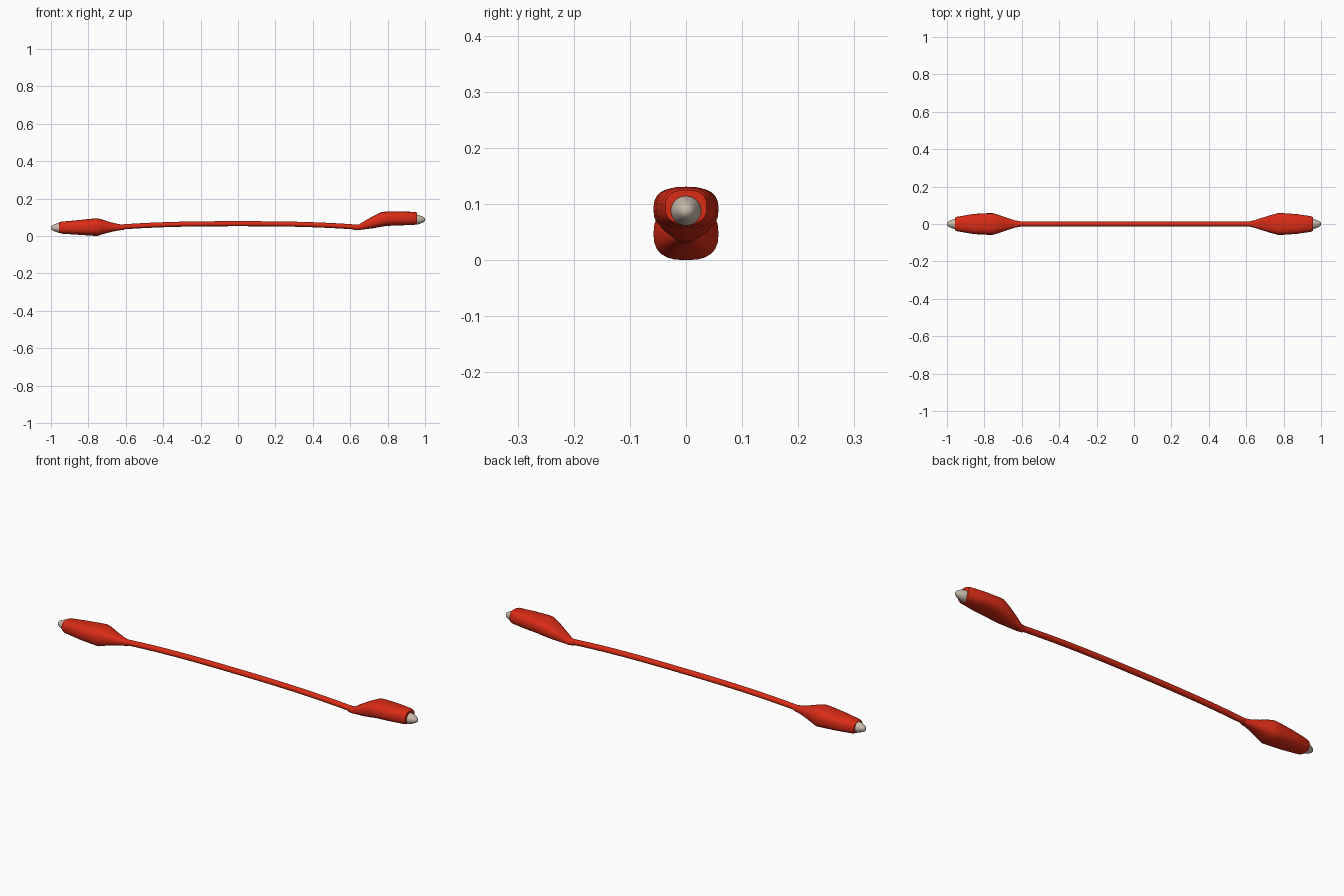
import bpy, bmesh, math

if "Cube" in bpy.data.objects:
    bpy.data.objects.remove(bpy.data.objects["Cube"])


def material(name, rgb):
    m = bpy.data.materials.new(name)
    m.diffuse_color = (*rgb, 1)
    m.use_nodes = True
    m.node_tree.nodes["Principled BSDF"].inputs["Base Color"].default_value = m.diffuse_color
    return m


RED = material("red rubber", (0.70, 0.025, 0.008))
METAL = material("pale metal", (0.58, 0.50, 0.41))


def loft(name, rings, mat, power=2.0, sides=24, angle=40):
    """Skin superellipse rings (x, z centre, half width, half height) along x."""
    bm = bmesh.new()
    loops = []
    for x, zc, w, h in rings:
        loop = []
        for i in range(sides):
            a = 2 * math.pi * i / sides
            c, s = math.cos(a), math.sin(a)
            y = math.copysign(abs(c) ** (2 / power), c) * w
            z = math.copysign(abs(s) ** (2 / power), s) * h
            loop.append(bm.verts.new((x, y, zc + z)))
        loops.append(loop)
    for a, b in zip(loops, loops[1:]):
        for i in range(sides):
            j = (i + 1) % sides
            bm.faces.new((a[i], a[j], b[j], b[i]))
    bm.faces.new(loops[0])
    bm.faces.new(loops[-1])
    bmesh.ops.recalc_face_normals(bm, faces=bm.faces)
    me = bpy.data.meshes.new(name)
    bm.to_mesh(me)
    bm.free()
    me.materials.append(mat)
    ob = bpy.data.objects.new(name, me)
    bpy.context.collection.objects.link(ob)
    bpy.ops.object.select_all(action='DESELECT')
    ob.select_set(True)
    bpy.context.view_layer.objects.active = ob
    bpy.ops.object.shade_smooth_by_angle(angle=math.radians(angle))
    return ob


# Cable: gentle arch between the two boots
cable = []
for i in range(25):
    x = -0.66 + 1.32 * i / 24
    z = 0.046 + 0.020 * (1 - abs(x / 0.66) ** 2.6)
    cable.append((x, z, 0.0145, 0.0135))
loft("cable", cable, RED, sides=16)

# Left boot, lying on the ground
loft("left_boot", [
    (-0.61, 0.047, 0.015, 0.014), (-0.64, 0.047, 0.020, 0.017),
    (-0.687, 0.048, 0.036, 0.028), (-0.73, 0.049, 0.051, 0.041),
    (-0.755, 0.0475, 0.058, 0.0475), (-0.78, 0.0475, 0.058, 0.0455),
    (-0.855, 0.046, 0.054, 0.039), (-0.945, 0.045, 0.039, 0.032),
    (-0.958, 0.045, 0.034, 0.027)], RED, power=2.6)

# Right boot, lifted off the ground
loft("right_boot", [
    (0.62, 0.047, 0.015, 0.0135), (0.645, 0.046, 0.020, 0.0145),
    (0.675, 0.058, 0.030, 0.022), (0.725, 0.075, 0.046, 0.033),
    (0.77, 0.090, 0.058, 0.0395), (0.795, 0.0925, 0.058, 0.038),
    (0.87, 0.094, 0.053, 0.037), (0.945, 0.095, 0.042, 0.0345),
    (0.957, 0.095, 0.037, 0.030)], RED, power=2.6)

# Metal jaw tips: short blunt cones poking from the boots
for side, sign, z in (("left", -1, 0.044), ("right", 1, 0.088)):
    profile = [(0.92, 0.028), (0.958, 0.027), (0.972, 0.023),
               (0.986, 0.017), (0.995, 0.012), (1.0, 0.005)]
    loft(side + "_jaw_tip", [(sign * x, z, r, r * 0.98) for x, r in profile],
         METAL, sides=20, angle=50)
